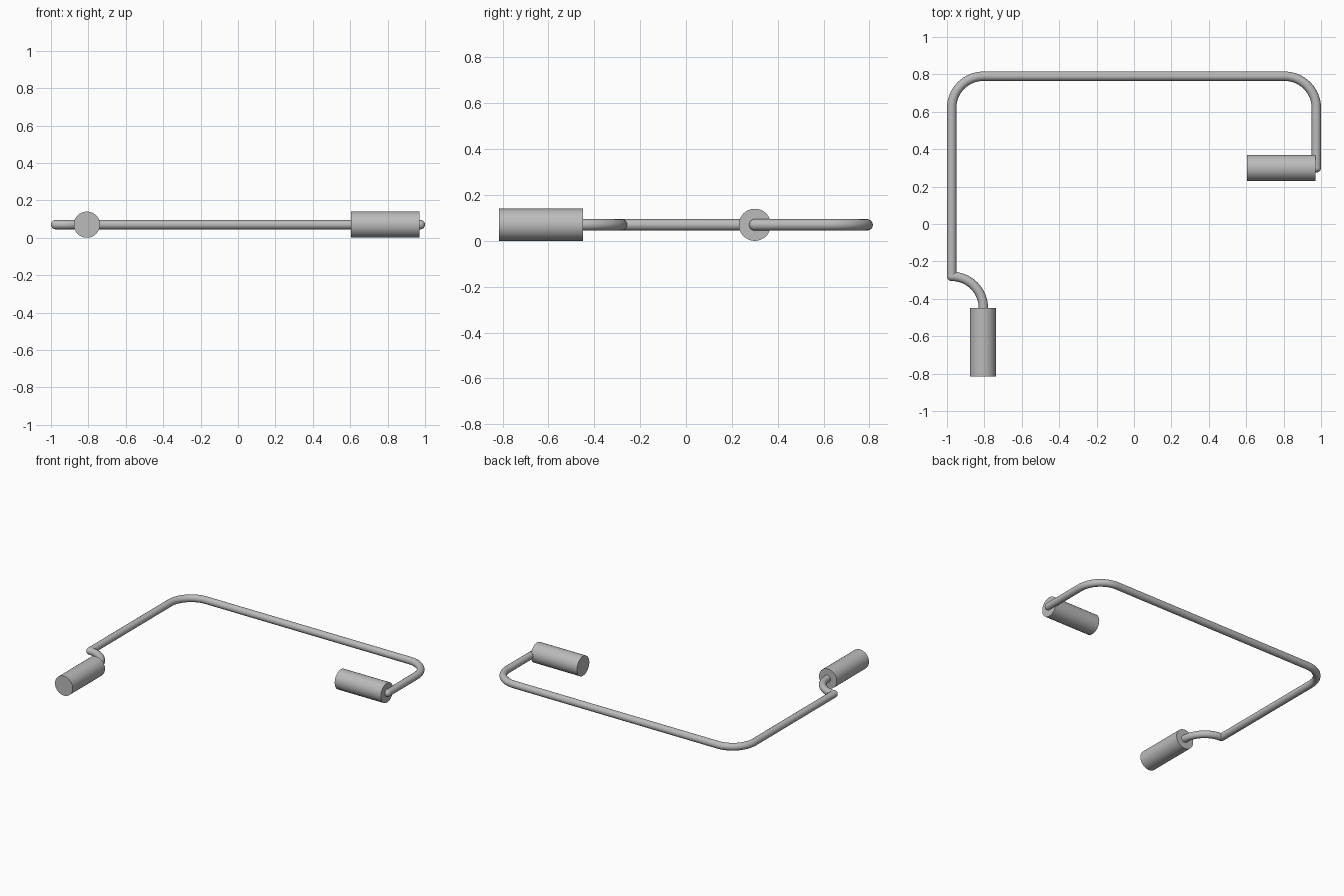
import bpy
from math import cos, sin, pi, radians

if "Cube" in bpy.data.objects:
    bpy.data.objects.remove(bpy.data.objects["Cube"], do_unlink=True)

GRIP_R = 0.07    # handle radius
TUBE_R = 0.025   # bar radius
BEND = 0.17      # bend radius of the bar
Z = GRIP_R       # everything is centred at this height
SIDE, BACK = 0.975, 0.79
ELBOW_Y, GRIP_Y = -0.28, 0.30

metal = bpy.data.materials.new("grey metal")
metal.use_nodes = True
GREY = (0.5, 0.5, 0.5, 1)
metal.diffuse_color = GREY
metal.node_tree.nodes["Principled BSDF"].inputs["Base Color"].default_value = GREY


def finish(obj, name):
    obj.name = name
    obj.data.materials.clear()
    obj.data.materials.append(metal)
    bpy.ops.object.select_all(action='DESELECT')
    obj.select_set(True)
    bpy.context.view_layer.objects.active = obj
    if obj.type == 'CURVE':
        bpy.ops.object.convert(target='MESH')
        obj = bpy.context.object
    bpy.ops.object.shade_smooth_by_angle(angle=radians(40))


def arc(cx, cy, start, end, steps=16):
    angles = [radians(start + (end - start) * i / steps) for i in range(steps + 1)]
    return [(cx + BEND * cos(a), cy + BEND * sin(a)) for a in angles]


def tube(name, points):
    curve = bpy.data.curves.new(name, 'CURVE')
    curve.dimensions = '3D'
    curve.bevel_depth = TUBE_R
    curve.bevel_resolution = 6
    curve.use_fill_caps = True
    spline = curve.splines.new('POLY')
    spline.points.add(len(points) - 1)
    for point, (x, y) in zip(spline.points, points):
        point.co = (x, y, Z, 1)
    obj = bpy.data.objects.new(name, curve)
    bpy.context.collection.objects.link(obj)
    finish(obj, name)


def joint(name, x, y):
    bpy.ops.mesh.primitive_uv_sphere_add(segments=28, ring_count=14, radius=TUBE_R,
                                         location=(x, y, Z))
    finish(bpy.context.object, name)


def grip(name, x, y, rotation):
    bpy.ops.mesh.primitive_cylinder_add(vertices=48, radius=GRIP_R, depth=0.365,
                                        location=(x, y, Z), rotation=rotation)
    finish(bpy.context.object, name)


# Main bar with two rounded back corners
corner_x, corner_y = SIDE - BEND, BACK - BEND
tube("main_bar", [(-SIDE, ELBOW_Y)]
     + arc(-corner_x, corner_y, 180, 90)
     + arc(corner_x, corner_y, 90, 0)
     + [(SIDE, GRIP_Y)])

# Curved neck leading to the right handle
neck = arc(-SIDE, ELBOW_Y - BEND, 90, 0)
tube("right_neck", neck + [(BEND - SIDE, ELBOW_Y - BEND - 0.02)])

# Round joints at the sharp turns
joint("right_joint", -SIDE, ELBOW_Y)
joint("left_joint", SIDE, GRIP_Y)

# Handles
grip("right_handle", -0.808, -0.6325, (pi / 2, 0, 0))
grip("left_handle", 0.787, GRIP_Y, (0, pi / 2, 0))
